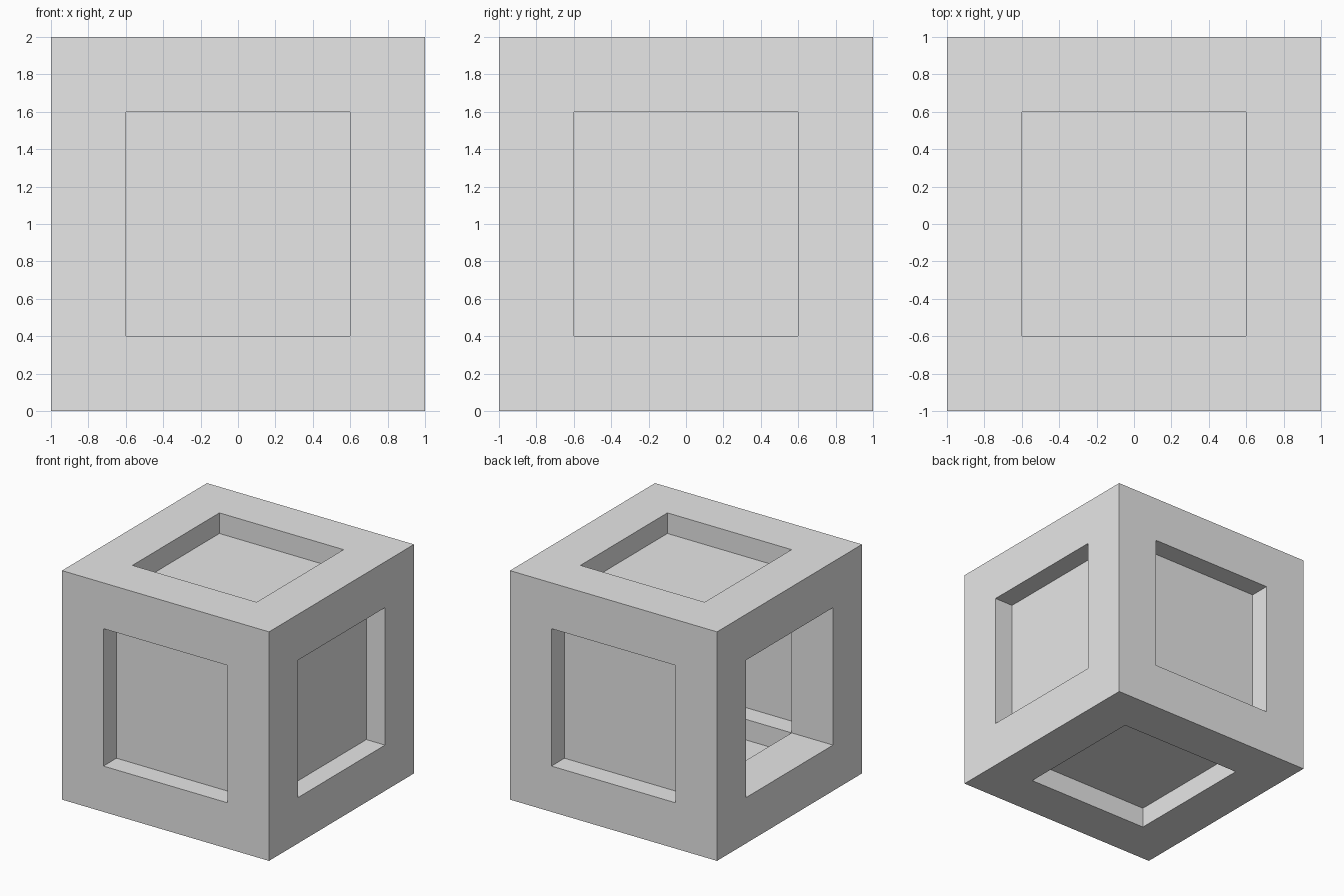
import bpy
import bmesh
from mathutils import Vector

HALF = 1.0        # half the length of the cube
BAR = 0.4         # bar thickness
PANEL = 0.04      # panel thickness
RECESS = 0.18     # panel depth below the outer face
CENTRE = Vector((0, 0, HALF))

old = bpy.data.objects.get("Cube")
if old:
    bpy.data.objects.remove(old, do_unlink=True)

grey = bpy.data.materials.new("light_grey")
grey.use_nodes = True
colour = (0.8, 0.8, 0.8, 1)
grey.diffuse_color = colour
grey.node_tree.nodes["Principled BSDF"].inputs["Base Color"].default_value = colour


def add_object(name, bm, location):
    mesh = bpy.data.meshes.new(name)
    bm.to_mesh(mesh)
    bm.free()
    mesh.materials.append(grey)
    obj = bpy.data.objects.new(name, mesh)
    obj.location = location
    bpy.context.collection.objects.link(obj)
    return obj


# Open frame: inset every side, sink the openings and join them at the cavity
bm = bmesh.new()
bmesh.ops.create_cube(bm, size=2 * HALF)
openings = list(bm.faces)
bmesh.ops.inset_individual(bm, faces=openings, thickness=BAR, use_even_offset=True)
bmesh.ops.inset_individual(bm, faces=openings, thickness=0, depth=-BAR)
bmesh.ops.delete(bm, geom=openings, context='FACES')
bmesh.ops.remove_doubles(bm, verts=bm.verts, dist=0.001)
bmesh.ops.recalc_face_normals(bm, faces=bm.faces)
add_object("frame", bm, CENTRE)

# Recessed panels on five sides; the -x side stays open
sides = {
    "front_panel": (0, -1, 0),
    "back_panel": (0, 1, 0),
    "left_panel": (1, 0, 0),
    "top_panel": (0, 0, 1),
    "bottom_panel": (0, 0, -1),
}
for name, direction in sides.items():
    normal = Vector(direction)
    width = 2 * (HALF - BAR)
    size = [PANEL if abs(n) > 0.5 else width for n in normal]
    bm = bmesh.new()
    bmesh.ops.create_cube(bm, size=1)
    bmesh.ops.scale(bm, vec=size, verts=bm.verts)
    add_object(name, bm, CENTRE + normal * (HALF - RECESS - PANEL / 2))
